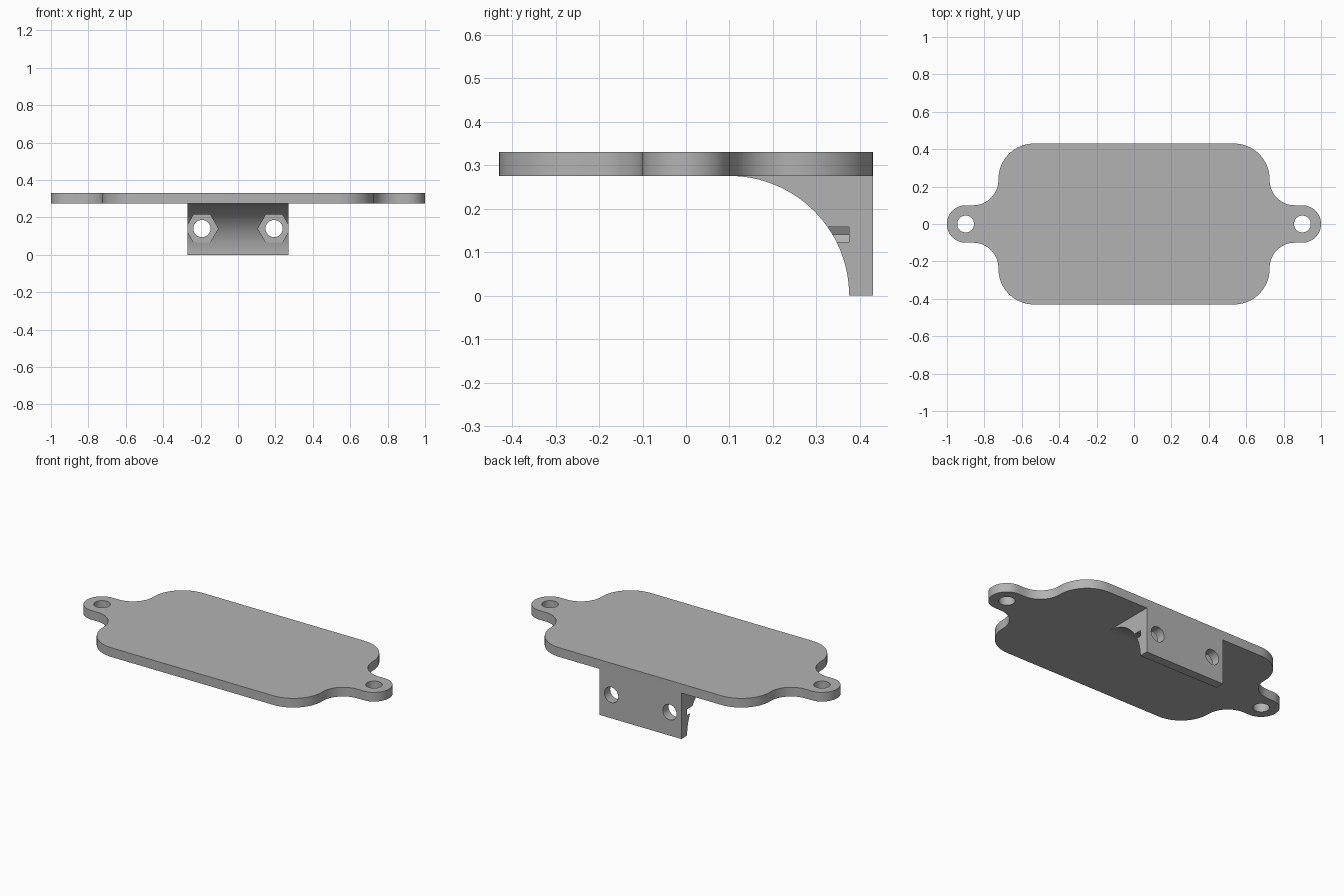
import bpy, bmesh
from math import cos, sin, pi, radians
from mathutils import Matrix, Vector

cube = bpy.data.objects.get("Cube")
if cube:
    bpy.data.objects.remove(cube, do_unlink=True)

grey = bpy.data.materials.new("plain_grey")
grey.use_nodes = True
COLOUR = (0.45, 0.45, 0.45, 1)
grey.diffuse_color = COLOUR
grey.node_tree.nodes["Principled BSDF"].inputs["Base Color"].default_value = COLOUR

TOP, UNDER = 0.33, 0.275         # plate faces
BACK, HALF_DEPTH = 0.43, 0.43


def arc(cx, cy, r, start, end, steps=16):
    angles = [radians(start + (end - start) * i / steps) for i in range(steps + 1)]
    return [(cx + r * cos(a), cy + r * sin(a)) for a in angles]


def prism(name, points, push):
    """Extrude a closed outline of 3D points along a vector."""
    bm = bmesh.new()
    face = bm.faces.new([bm.verts.new(p) for p in points])
    out = bmesh.ops.extrude_face_region(bm, geom=[face])
    moved = [v for v in out["geom"] if isinstance(v, bmesh.types.BMVert)]
    bmesh.ops.translate(bm, verts=moved, vec=Vector(push))
    bmesh.ops.recalc_face_normals(bm, faces=bm.faces)
    mesh = bpy.data.meshes.new(name)
    bm.to_mesh(mesh)
    bm.free()
    mesh.materials.append(grey)
    obj = bpy.data.objects.new(name, mesh)
    bpy.context.collection.objects.link(obj)
    return obj


def combine(target, other, operation):
    """Apply a boolean, then discard the helper."""
    mod = target.modifiers.new(operation, "BOOLEAN")
    mod.object, mod.operation, mod.solver = other, operation, "EXACT"
    bpy.context.view_layer.objects.active = target
    bpy.ops.object.modifier_apply(modifier=mod.name)
    bpy.data.objects.remove(other, do_unlink=True)


# Plate outline: one quarter, mirrored round to the other three
quarter = (arc(0.9, 0, 0.1, 0, 90)                    # ear tip
           + arc(0.86, 0.235, 0.135, 270, 180)        # inward fillet
           + arc(0.535, 0.24, 0.19, 0, 90))           # plate corner
half = quarter + [(-x, y) for x, y in reversed(quarter)]
outline = half + [(x, -y) for x, y in reversed(half[1:-1])]
plate = prism("mounting_plate", [(x, y, UNDER) for x, y in outline], (0, 0, TOP - UNDER))

# Bracket below the rear edge, with a concave front
profile = arc(0.1, 0, UNDER, 0, 90, 32) + [(0.1, 0.3), (BACK, 0.3), (BACK, 0)]
bracket = prism("bracket", [(-0.27, y, z) for y, z in profile], (0.54, 0, 0))
combine(plate, bracket, "UNION")

for side in (-1, 1):
    # Ear hole
    ring = arc(side * 0.9, 0, 0.045, 0, 360, 32)[:-1]
    combine(plate, prism("ear_hole", [(x, y, 0.2) for x, y in ring], (0, 0, 0.2)), "DIFFERENCE")
    # Bolt hole through the bracket
    ring = arc(side * 0.193, 0.14, 0.046, 0, 360, 32)[:-1]
    combine(plate, prism("bolt_hole", [(x, 0, z) for x, z in ring], (0, 0.6, 0)), "DIFFERENCE")
    # Hexagonal nut pocket
    ring = arc(side * 0.193, 0.14, 0.087, 0, 360, 6)[:-1]
    combine(plate, prism("nut_pocket", [(x, 0, z) for x, z in ring], (0, 0.375, 0)), "DIFFERENCE")

bpy.ops.object.select_all(action="DESELECT")
plate.select_set(True)
bpy.context.view_layer.objects.active = plate
bpy.ops.object.shade_smooth_by_angle(angle=radians(30))
